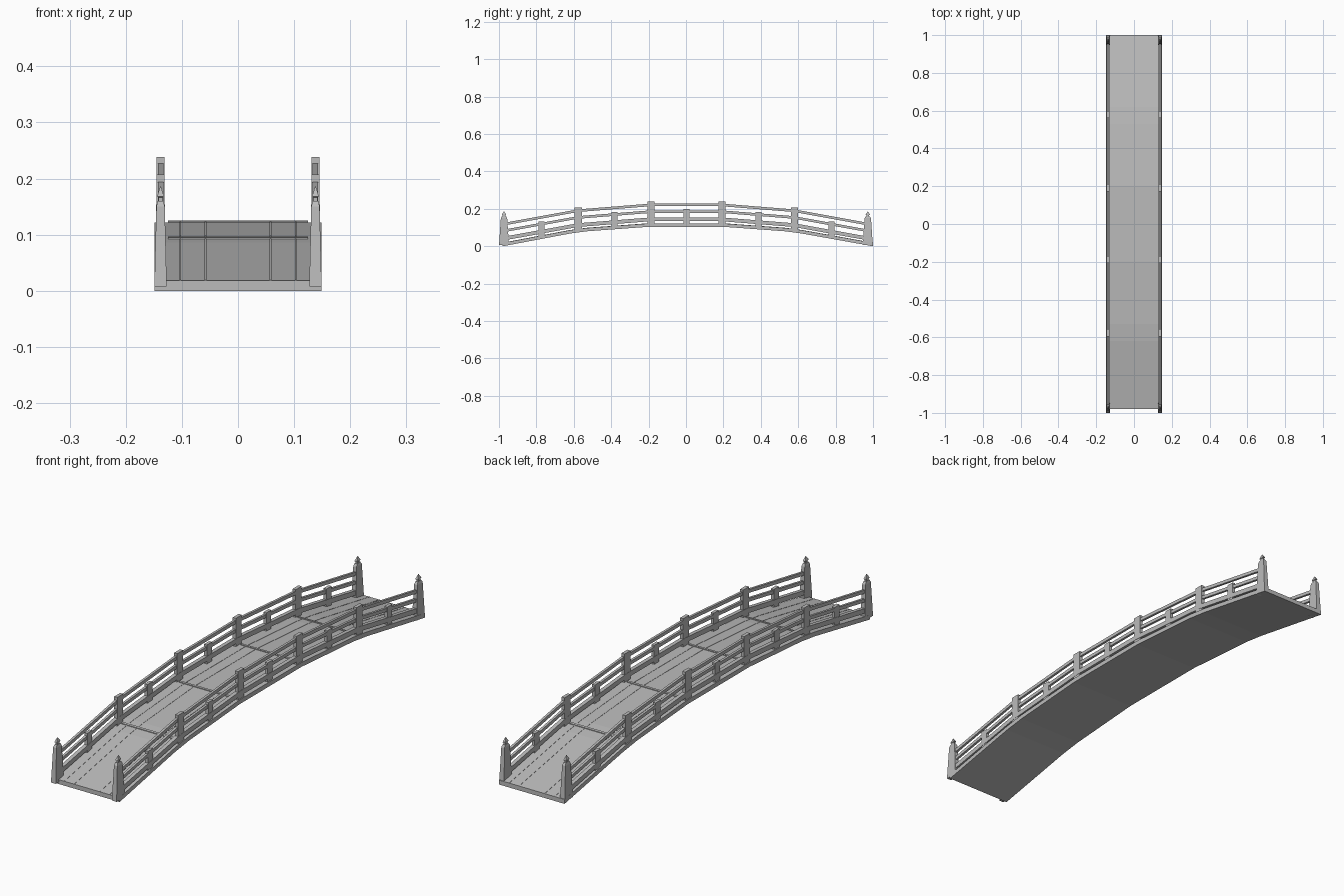
import bpy, bmesh

cube = bpy.data.objects.get("Cube")
if cube:
    bpy.data.objects.remove(cube, do_unlink=True)

stone = bpy.data.materials.new("grey_stone")
stone.use_nodes = True
stone.diffuse_color = (0.5, 0.5, 0.5, 1)
bsdf = stone.node_tree.nodes["Principled BSDF"]
bsdf.inputs["Base Color"].default_value = (0.5, 0.5, 0.5, 1)
bsdf.inputs["Roughness"].default_value = 0.8

# Arched walking line as (y, z of the deck top)
DECK = [(-0.98, 0.018), (-0.62, 0.086), (-0.53, 0.098), (-0.2, 0.122),
        (0.2, 0.122), (0.53, 0.098), (0.62, 0.086), (1.0, 0.018)]
# Straight rail runs between the tall posts
RAIL = [(-0.97, 0.02), (-0.578, 0.091), (-0.19, 0.122),
        (0.19, 0.122), (0.578, 0.091), (0.97, 0.02)]
SIDE_X = 0.138


def height(path, y):
    for (y0, z0), (y1, z1) in zip(path, path[1:]):
        if y <= y1:
            return z0 + (z1 - z0) * (y - y0) / (y1 - y0)
    return path[-1][1]


def finish(bm, name):
    bmesh.ops.recalc_face_normals(bm, faces=bm.faces)
    mesh = bpy.data.meshes.new(name)
    bm.to_mesh(mesh)
    bm.free()
    mesh.materials.append(stone)
    obj = bpy.data.objects.new(name, mesh)
    bpy.context.collection.objects.link(obj)
    return obj


def loft(rings, name):
    """Skin a row of four-sided rings and close both ends."""
    bm = bmesh.new()
    loops = [[bm.verts.new(p) for p in ring] for ring in rings]
    for a, b in zip(loops, loops[1:]):
        for i in range(4):
            j = (i + 1) % 4
            bm.faces.new((a[i], a[j], b[j], b[i]))
    bm.faces.new(loops[0])
    bm.faces.new(loops[-1])
    return finish(bm, name)


def beam(name, path, x, width, low, high):
    """Bar that follows a path, between two heights above it."""
    a, b = x - width / 2, x + width / 2
    loft([[(a, y, z + low), (b, y, z + low), (b, y, z + high), (a, y, z + high)]
          for y, z in path], name)


def pillar(name, x, y, sections):
    """Upright post from (z, width, depth) sections."""
    loft([[(x - w / 2, y - d / 2, z), (x + w / 2, y - d / 2, z),
           (x + w / 2, y + d / 2, z), (x - w / 2, y + d / 2, z)]
          for z, w, d in sections], name)


# Deck slab
beam("deck", DECK, 0, 0.298, -0.018, 0)

# Cross battens over the joints, and lengthwise plank strips
for i, y in enumerate((-0.57, -0.2, 0.2, 0.57)):
    ends = [(y + s, height(DECK, y + s)) for s in (-0.005, 0.005)]
    beam(f"cross_batten_{i + 1}", ends, 0, 0.25, -0.002, 0.003)
for i, x in enumerate((0.058, 0.103)):
    for word, s in (("left", 1), ("right", -1)):
        beam(f"plank_strip_{word}_{i + 1}", DECK, s * x, 0.003, -0.002, 0.001)

for word, s in (("left", 1), ("right", -1)):
    x = s * SIDE_X
    # Rails
    beam(f"bottom_rail_{word}", RAIL, x, 0.016, 0.012, 0.032)
    beam(f"middle_rail_{word}", RAIL, x, 0.010, 0.056, 0.070)
    beam(f"top_rail_{word}", RAIL, x, 0.010, 0.092, 0.106)

    # Tall posts at the bends, short posts halfway between
    for i, y in enumerate((-0.578, -0.19, 0.19, 0.578)):
        z = height(RAIL, y)
        pillar(f"tall_post_{word}_{i + 1}", x, y + 0.002,
               [(z - 0.006, 0.014, 0.038), (z + 0.116, 0.014, 0.038)])
    for i, y in enumerate((-0.775, -0.385, 0, 0.385, 0.775)):
        z = height(RAIL, y)
        pillar(f"short_post_{word}_{i + 1}", x, y + 0.002,
               [(z - 0.004, 0.013, 0.032), (z + 0.078, 0.013, 0.032)])

    # Tapered end posts with pointed finials
    for end, y in (("front", -0.973), ("back", 0.972)):
        pillar(f"{end}_end_post_{word}", x, y,
               [(0.008, 0.022, 0.053), (0.150, 0.015, 0.034), (0.160, 0.010, 0.022)])
        pillar(f"{end}_finial_{word}", x, y,
               [(0.157, 0.007, 0.014), (0.166, 0.007, 0.014), (0.168, 0.011, 0.023),
                (0.172, 0.010, 0.020), (0.186, 0.001, 0.002)])
